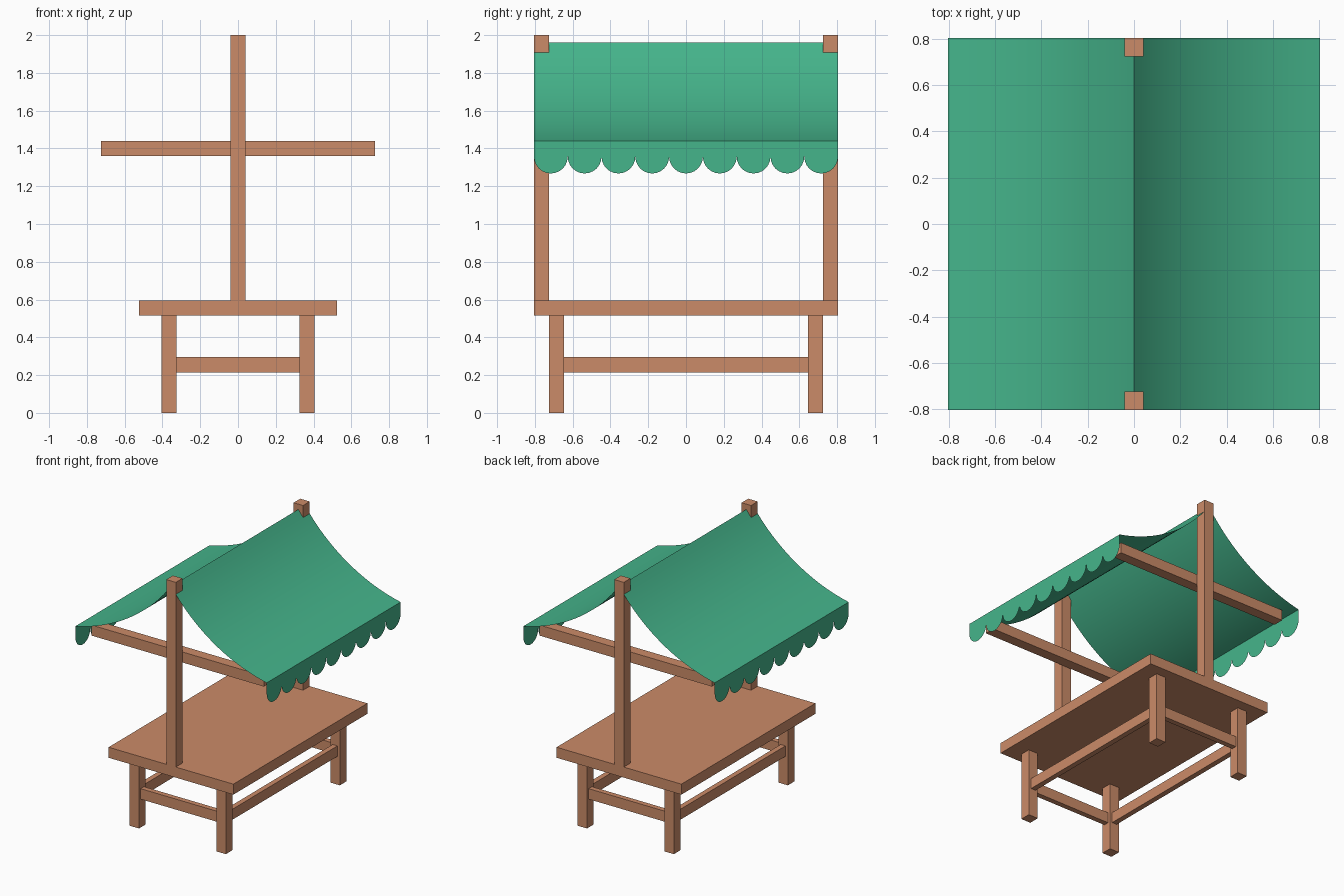
import bpy, math

if "Cube" in bpy.data.objects:
    bpy.data.objects.remove(bpy.data.objects["Cube"])


def material(name, rgb):
    m = bpy.data.materials.new(name)
    m.diffuse_color = (*rgb, 1)
    m.use_nodes = True
    m.node_tree.nodes["Principled BSDF"].inputs["Base Color"].default_value = m.diffuse_color
    return m


WOOD = material("wood", (0.60, 0.26, 0.14))
CLOTH = material("green_cloth", (0.06, 0.46, 0.26))


def mesh_object(name, verts, faces, mat):
    me = bpy.data.meshes.new(name)
    me.from_pydata(verts, [], faces)
    me.materials.append(mat)
    ob = bpy.data.objects.new(name, me)
    bpy.context.collection.objects.link(ob)
    return ob


def beam(name, x, y, z):
    """Wooden box given its (min, max) range on each axis."""
    verts = [(a, b, c) for a in sorted(x) for b in sorted(y) for c in sorted(z)]
    faces = [(0, 1, 3, 2), (4, 6, 7, 5), (0, 4, 5, 1),
             (2, 3, 7, 6), (0, 2, 6, 4), (1, 5, 7, 3)]
    return mesh_object(name, verts, faces, WOOD)


def strip(name, row_a, row_b, flip):
    """Single-sided sheet of quads between two rows of points."""
    n = len(row_a)
    faces = [(i, i + 1, n + i + 1, n + i) for i in range(n - 1)]
    if flip:
        faces = [f[::-1] for f in faces]
    ob = mesh_object(name, row_a + row_b, faces, CLOTH)
    ob.data.shade_smooth()
    return ob


HALF = 0.805          # half width of table length and canopy
RIDGE, EAVE = 1.96, 1.44

# Table top
beam("table_top", (-0.525, 0.525), (-HALF, HALF), (0.515, 0.595))

# Legs
for sx, side in ((-1, "left"), (1, "right")):
    for sy, end in ((-1, "front"), (1, "back")):
        beam(f"{end}_{side}_leg", (sx * 0.325, sx * 0.405),
             (sy * 0.645, sy * 0.725), (0, 0.515))

# End stretchers, canopy posts and cross bars
for s, end in ((-1, "front"), (1, "back")):
    beam(f"{end}_stretcher", (-0.325, 0.325), (s * 0.665, s * 0.705), (0.215, 0.295))
    beam(f"{end}_post", (-0.04, 0.04), (s * 0.725, s * HALF), (0.595, 2.0))
    beam(f"{end}_cross_bar", (-0.725, 0.725), (s * 0.645, s * 0.725), (1.36, 1.44))

# Sagging canopy profile: circular arc from ridge to eave
chord = math.hypot(HALF, RIDGE - EAVE)
slope = math.atan2(RIDGE - EAVE, HALF)
half_arc = math.radians(21.1)
radius = chord / 2 / math.sin(half_arc)
a0, a1 = slope + half_arc, slope - half_arc
STEPS = 20
profile = []
for i in range(STEPS + 1):
    a = a0 + (a1 - a0) * i / STEPS
    profile.append((radius * (math.sin(a0) - math.sin(a)),
                    RIDGE - radius * (math.cos(a) - math.cos(a0))))

# Scalloped lower edge of the valance
SCALLOPS, SEG = 9, 12
r = HALF / SCALLOPS
scallop = []
for k in range(SCALLOPS):
    yc = -HALF + r * (2 * k + 1)
    for j in range(0 if k == 0 else 1, SEG + 1):
        t = math.pi * j / SEG
        scallop.append((yc - r * math.cos(t), 1.357 - r * math.sin(t)))

for s, side in ((-1, "left"), (1, "right")):
    # Long stretcher
    beam(f"{side}_stretcher", (s * 0.345, s * 0.385), (-0.645, 0.645), (0.215, 0.295))
    # Canopy slope
    strip(f"{side}_canopy", [(s * x, -HALF, z) for x, z in profile],
          [(s * x, HALF, z) for x, z in profile], s < 0)
    # Valance
    strip(f"{side}_valance", [(s * HALF, y, z) for y, z in scallop],
          [(s * HALF, y, EAVE) for y, z in scallop], s < 0)
